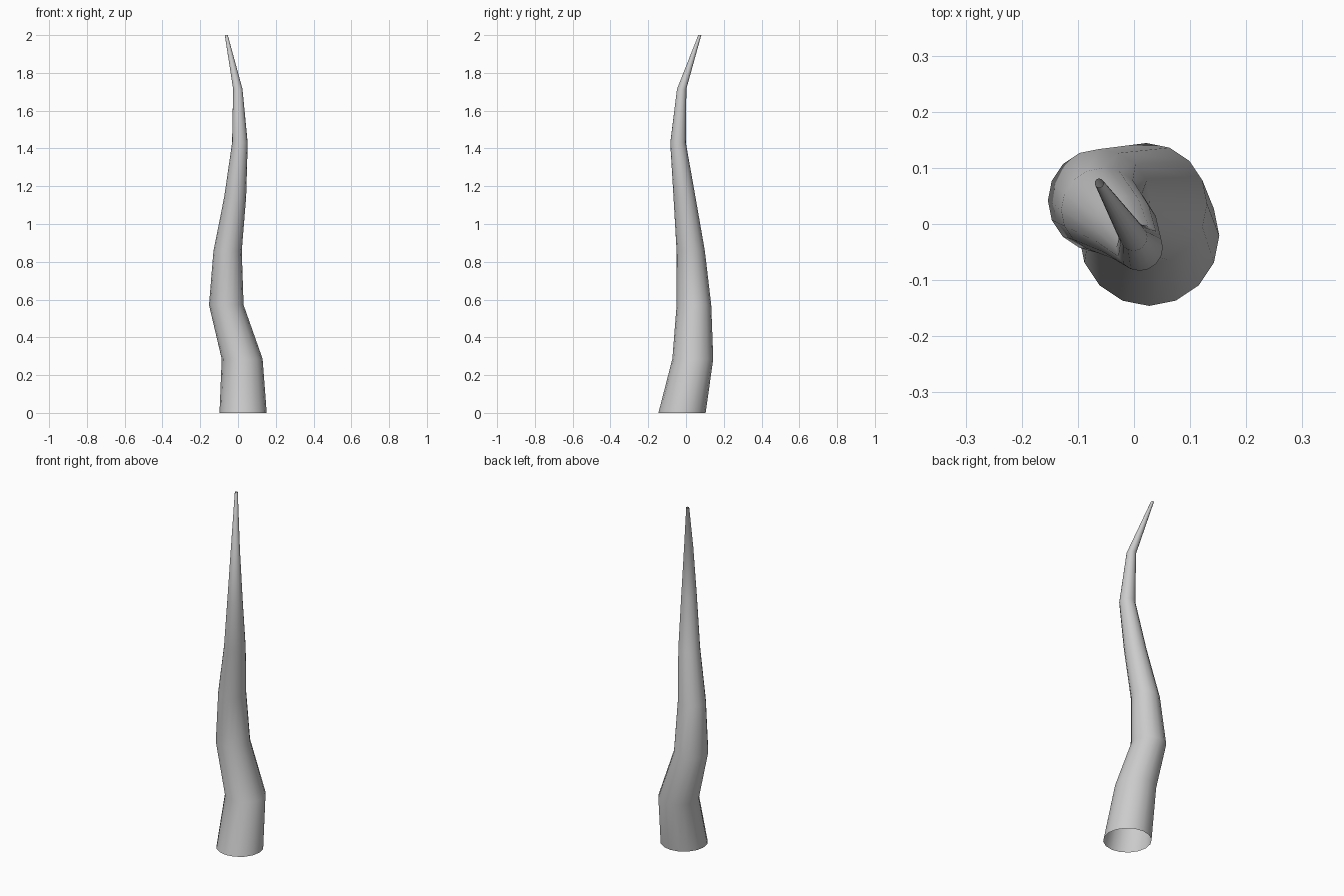
import bpy, bmesh
from math import cos, sin, tau

if "Cube" in bpy.data.objects:
    bpy.data.objects.remove(bpy.data.objects["Cube"])

SIDES = 16
HEIGHT = 2.0
BASE_R, TIP_R = 0.125, 0.008

# Wandering centre line (x, y), evenly spaced in height
PATH = [(0.027, -0.021), (0.022, 0.036), (-0.062, 0.042), (-0.055, 0.025),
        (-0.015, -0.008), (0.01, -0.042), (-0.001, -0.023), (-0.062, 0.073)]


def tapered_tube(name, path):
    bm = bmesh.new()
    last = len(path) - 1
    rings = []
    for i, (cx, cy) in enumerate(path):
        t = i / last
        r = BASE_R + (TIP_R - BASE_R) * t
        rings.append([bm.verts.new((cx + r * cos(tau * k / SIDES),
                                    cy + r * sin(tau * k / SIDES),
                                    HEIGHT * t)) for k in range(SIDES)])
    # Open-ended skin between neighbouring rings
    for low, high in zip(rings, rings[1:]):
        for k in range(SIDES):
            n = (k + 1) % SIDES
            face = bm.faces.new((low[k], low[n], high[n], high[k]))
            face.smooth = True
    mesh = bpy.data.meshes.new(name)
    bm.to_mesh(mesh)
    bm.free()
    obj = bpy.data.objects.new(name, mesh)
    bpy.context.collection.objects.link(obj)
    return obj


# Crooked tapering tentacle
tapered_tube("tentacle", PATH)
